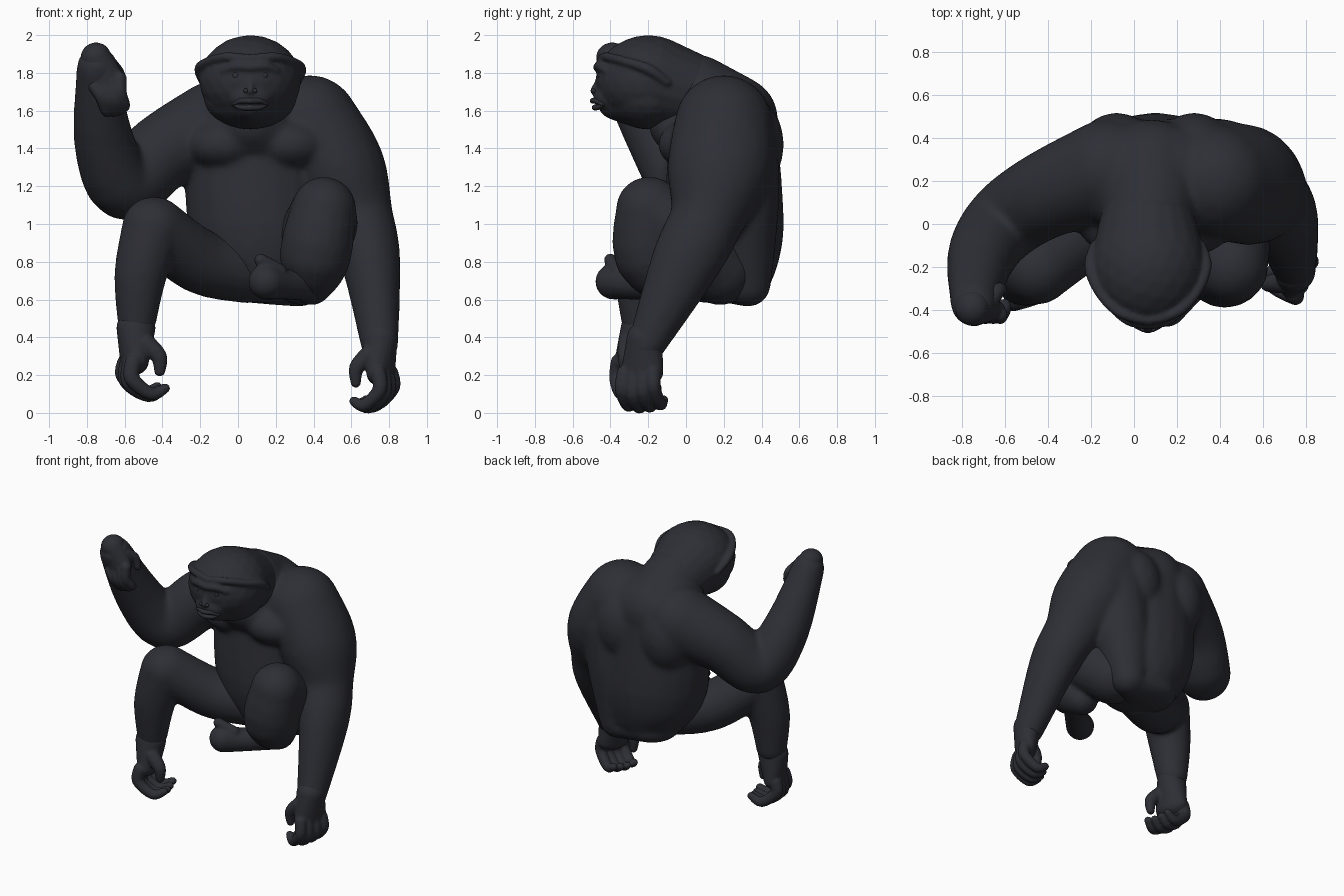
import bpy, bmesh, math
from mathutils import Vector, Matrix

if "Cube" in bpy.data.objects:
    bpy.data.objects.remove(bpy.data.objects["Cube"])

fur = bpy.data.materials.new("charcoal")
fur.diffuse_color = (0.027, 0.028, 0.036, 1)
fur.use_nodes = True
fur.node_tree.nodes["Principled BSDF"].inputs["Base Color"].default_value = fur.diffuse_color

# unit sphere directions reused by every hull
_s = bmesh.new()
bmesh.ops.create_icosphere(_s, subdivisions=3, radius=1)
DIRS = [v.co.copy() for v in _s.verts]
_s.free()


def full(p):
    return tuple(p) if len(p) == 6 else (*p[:3], p[3], p[3], p[3])


def smooth_path(pts, n):
    """Catmull-Rom through (x, y, z, r) or (x, y, z, rx, ry, rz) points."""
    pts = [full(p) for p in pts]
    if len(pts) < 3:
        return pts
    q = [pts[0]] + pts + [pts[-1]]
    out = []
    for i in range(1, len(q) - 2):
        for k in range(n):
            t = k / n
            out.append(tuple(0.5 * (2 * b + (c - a) * t + (2 * a - 5 * b + 4 * c - d) * t * t
                                    + (3 * b - a - 3 * c + d) * t ** 3)
                             for a, b, c, d in zip(*q[i - 1:i + 3])))
    return out + [pts[-1]]


def chain(bm, pts, n=4, mat=Matrix()):
    """Fleshy tube: hulls around successive ellipsoids."""
    path = smooth_path(pts, n)
    if len(path) == 1:
        path = path * 2
    for a, b in zip(path, path[1:]):
        vs = [bm.verts.new(mat @ Vector([p[k] + d[k] * p[k + 3] for k in range(3)]))
              for p in ((a, b) if a != b else (a,)) for d in DIRS]
        res = bmesh.ops.convex_hull(bm, input=vs)
        junk = {g for key in ("geom_interior", "geom_unused") for g in res[key]
                if isinstance(g, bmesh.types.BMVert)}
        bmesh.ops.delete(bm, geom=list(junk), context='VERTS')


def build(name, chains, voxel=0.014, smooth=8, mat=Matrix()):
    """Fuse the chains into one smooth skin."""
    bm = bmesh.new()
    for c in chains:
        chain(bm, c, mat=mat)
    me = bpy.data.meshes.new(name)
    bm.to_mesh(me)
    bm.free()
    me.materials.append(fur)
    ob = bpy.data.objects.new(name, me)
    bpy.context.collection.objects.link(ob)
    r = ob.modifiers.new("fuse", 'REMESH')
    r.mode = 'VOXEL'
    r.voxel_size = voxel
    r.use_smooth_shade = True
    s = ob.modifiers.new("soften", 'SMOOTH')
    s.factor = 0.5
    s.iterations = smooth
    return ob


def both(pts, cx=0.065):
    """The chain mirrored about the body's midline."""
    return [[(cx + s * p[0], *p[1:]) for p in pts] for s in (1, -1)]


# torso with neck and both arms
trunk = [
    [(.08, .20, 1.56, .36, .28, .23), (.10, .20, 1.0, .37, .32, .25), (.14, .20, .78, .29, .28, .2)],
    [(.07, .05, 1.68, .22), (.08, .25, 1.55, .24)],                          # neck
    [(.07, -.05, 1.53, .15), (.09, .07, 1.40, .33, .17, .12)],               # upper chest
    [(.40, .26, 1.35, .23), (.36, .29, 1.05, .20), (.33, .33, .68, .12)],    # flank
    [(.10, .26, .68, .2, .19, .1), (.33, .33, .66, .1)],                     # rump
]
trunk += both([(.17, .05, 1.42, .21, .2, .14)], .1)                          # breast muscles
trunk += both([(.18, .31, 1.42, .2, .21, .27)], .1)                          # shoulder blades
raised_arm = [(-.12, .25, 1.52, .24), (-.40, .14, 1.38, .205), (-.60, .01, 1.205, .185),
              (-.71, -.15, 1.44, .16), (-.745, -.37, 1.83, .11)]
hanging_arm = [(.38, .20, 1.53, .26), (.53, .18, 1.30, .25, .28, .24), (.62, .12, 1.05, .20),
               (.70, .01, .82, .16, .19, .17), (.75, -.21, .36, .10)]
build("torso_and_arms", trunk + [raised_arm, hanging_arm], smooth=24)

# legs
build("outstretched_leg", [
    [(.05, .12, .75, .17), (-.20, -.02, .80, .17), (-.44, -.20, .98, .165)],
    [(-.45, -.21, .98, .165), (-.515, -.24, .74, .14), (-.535, -.24, .50, .105)],
])
build("folded_leg", [
    [(.34, .18, .76, .19), (.42, 0, .92, .21), (.455, -.19, 1.08, .17)],
    [(.455, -.20, 1.08, .17), (.41, -.19, .84, .19), (.39, -.08, .68, .11)],
])
build("folded_foot", [
    [(.40, -.13, .68, .09), (.26, -.29, .68, .08), (.15, -.385, .695, .095)],
    [(.22, -.36, .75, .04), (.12, -.40, .81, .035)],
], voxel=0.009)


def hand(curl, fan):
    """Wrist at the origin, fingers hang down and curl to -x."""
    parts = [[(0, 0, .03, .095), (.01, -.01, -.15, .065, .12, .07)],
             [(-.03, -.07, -.05, .05), (-.09, -.10, -.12, .04), (-.095, -.10, -.20, .027)]]
    for i in range(4):
        y = -.10 + .055 * i
        low = .02 * math.sin(i * 1.3)
        parts.append([(.035, y, -.15, .042), (.045, y * fan, -.24 - low, .038),
                      (.035 - .085 * curl, y * fan, -.32 - low / 2, .034),
                      (.03 - .15 * curl, y * fan * .9, -.37 + .08 * curl - low / 2, .026)])
    return parts


T, R, S = Matrix.Translation, Matrix.Rotation, Matrix.Diagonal
build("hanging_hand", hand(.9, 1.1), .008, 4, T((.75, -.22, .36)) @ R(-.4, 4, 'Z'))
build("grasping_foot", hand(1.0, 1.1), .008, 4,
      T((-.54, -.25, .42)) @ R(.25, 4, 'Z') @ S((-1.1, 1, 1, 1)))
build("raised_hand", hand(.35, .75), .008, 4,
      T((-.745, -.39, 1.86)) @ R(-.33, 4, 'Y') @ R(-math.pi / 2, 4, 'Z') @ S((.9, -.85, .82, 1)))

# head with jowls, muzzle, hairline ridge and brow
CX = 0.065
head = [
    [(CX, -.20, 1.76, .27, .28, .24), (CX, .10, 1.67, .20)],
    [(CX, -.20, 1.68, .25, .22, .18), (CX, -.37, 1.65, .10)],
    [(CX, -.40, 1.67, .12, .09, .085)],
    [(CX, -.46, 1.76, .018), (CX, -.487, 1.705, .022)],                      # nose
]
head += both([(0, -.45, 1.875, .024), (.13, -.415, 1.885, .024), (.225, -.32, 1.86, .024),
              (.27, -.20, 1.82, .028), (.25, -.10, 1.75, .022)])             # hairline
head += both([(0, -.47, 1.83, .024), (.08, -.455, 1.835, .024), (.14, -.42, 1.81, .02)])  # brow
head += both([(.03, -.46, 1.75, .015), (.13, -.42, 1.755, .014)])            # eye bags
build("head", head, .009, 10)

# eyes, lips, nostrils
for i, c in enumerate(both([(.075, -.447, 1.787, .022)])):
    build(f"eye_{i + 1}", [c], .005, 2)
for name, z, y in (("upper_lip", 1.652, -.494), ("lower_lip", 1.617, -.484)):
    build(name, both([(0, y, z, .016), (.05, y + .018, z, .014), (.09, y + .05, 1.635, .01)]), .005, 3)
build("nostril_wings", both([(.024, -.49, 1.705, .014)]), .005, 2)
